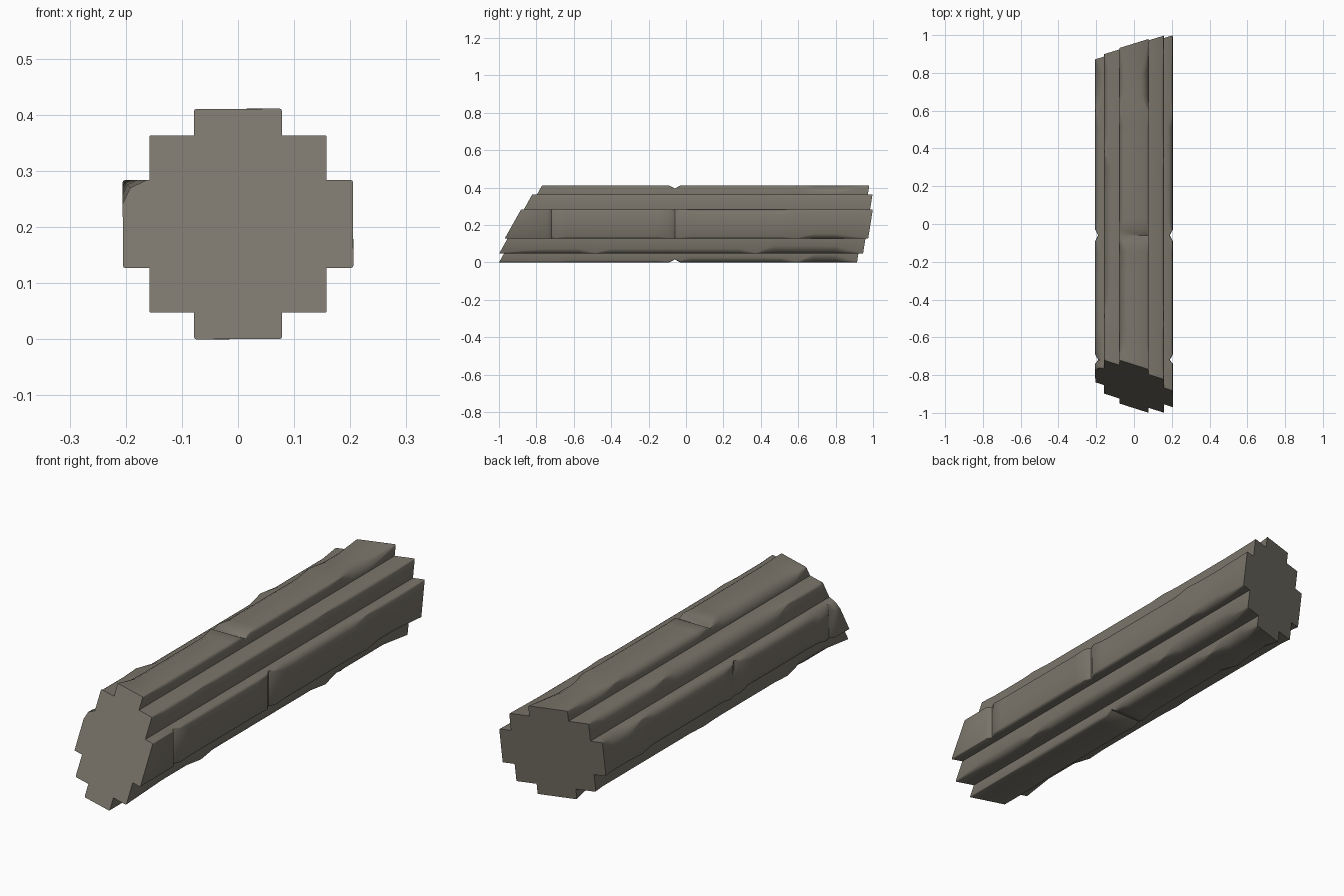
import bpy, bmesh, math, random

if "Cube" in bpy.data.objects:
    bpy.data.objects.remove(bpy.data.objects["Cube"])

random.seed(4)
R = 0.2055  # half thickness of the log

# One quadrant of the stepped section: (x, z, is outer corner)
QUAD = [(.205, .078, 1), (.158, .078, 0), (.158, .158, 1), (.078, .158, 0), (.078, R, 1)]


def front_y(x, z):  # slanted front cut
    return -0.975 - 0.32 * x + 0.56 * z


def back_y(x, z):   # slanted back cut
    return 0.89 + 0.31 * x + 0.16 * z


# Full section by turning the quadrant four times
section = []
for q in range(4):
    for k, (x, z, outer) in enumerate(QUAD):
        for _ in range(q):
            x, z = -z, x
        section.append((x, z, outer, q, k))

# Every outer corner is worn in separate lengths of its own
wear = []
for x, z, outer, q, k in section:
    if k == 2:
        breaks = [-1.0, -0.48, random.choice([0.38, 0.1]), 1.0]
    else:
        breaks = [-0.72, -0.06, 0.6, 1.0]
    wear.append([(a, b, random.choice([0.008, 0.022, 0.036]))
                 for a, b in zip(breaks, breaks[1:])])


def chamfer(i, s):
    for a, b, amount in wear[i]:
        if a < s < b:
            return 0.003 + amount * min(1, (s - a) / 0.09, (b - s) / 0.09)
    return 0.003


stations = [-1.05, -0.74, -0.72, -0.69, -0.64, -0.57, -0.48, -0.39, -0.25, -0.15, -0.09,
            -0.06, -0.03, 0.03, 0.1, 0.19, 0.29, 0.38, 0.47, 0.51, 0.6, 0.69, 0.8, 1.05]

bm = bmesh.new()
rings = []
n = len(stations)
for j, s in enumerate(stations):
    ring = []
    for i, (x, z, outer, q, k) in enumerate(section):
        pts = [(x, z)]
        if outer:
            # notches across the four main ridges
            depth = 0.0
            if k != 2 and (s == -0.06 or (s == -0.72 and abs(x) > 0.2)):
                depth = 0.016
            c = 0.003 if j in (0, n - 1) else chamfer(i, s)
            if (q, k) == (1, 4) and s < -0.6:   # chipped front corner
                c = 0.042
            sx, sz = math.copysign(1, x), math.copysign(1, z)
            dx = depth if abs(x) > 0.2 else 0
            dz = depth if abs(z) > 0.2 else 0
            x, z = x - sx * dx, z - sz * dz
            c = min(c, 0.047 - depth - 0.003)
            m = c * 0.32
            pts = [(x, z - sz * c), (x - sx * m, z - sz * m), (x - sx * c, z)]
            if sx * sz < 0:
                pts.reverse()
        for px, pz in pts:
            zz = pz + R
            f, b = front_y(px, zz), back_y(px, zz)
            y = f if j == 0 else b if j == n - 1 else max(s, f + 0.004 * j)
            ring.append(bm.verts.new((px, y, zz)))
    rings.append(ring)

# Bark skin and the two cut ends
for r0, r1 in zip(rings, rings[1:]):
    for i in range(len(r0)):
        k = (i + 1) % len(r0)
        bm.faces.new((r0[i], r0[k], r1[k], r1[i]))
bm.faces.new(rings[0])
bm.faces.new(rings[-1])
bmesh.ops.recalc_face_normals(bm, faces=bm.faces)

mesh = bpy.data.meshes.new("log")
bm.to_mesh(mesh)
bm.free()
log = bpy.data.objects.new("log", mesh)
bpy.context.collection.objects.link(log)

mat = bpy.data.materials.new("weathered grey brown")
mat.diffuse_color = (0.195, 0.178, 0.145, 1)
mat.use_nodes = True
mat.node_tree.nodes["Principled BSDF"].inputs["Base Color"].default_value = mat.diffuse_color
mesh.materials.append(mat)

bpy.context.view_layer.objects.active = log
log.select_set(True)
bpy.ops.object.shade_smooth_by_angle(angle=math.radians(40))
